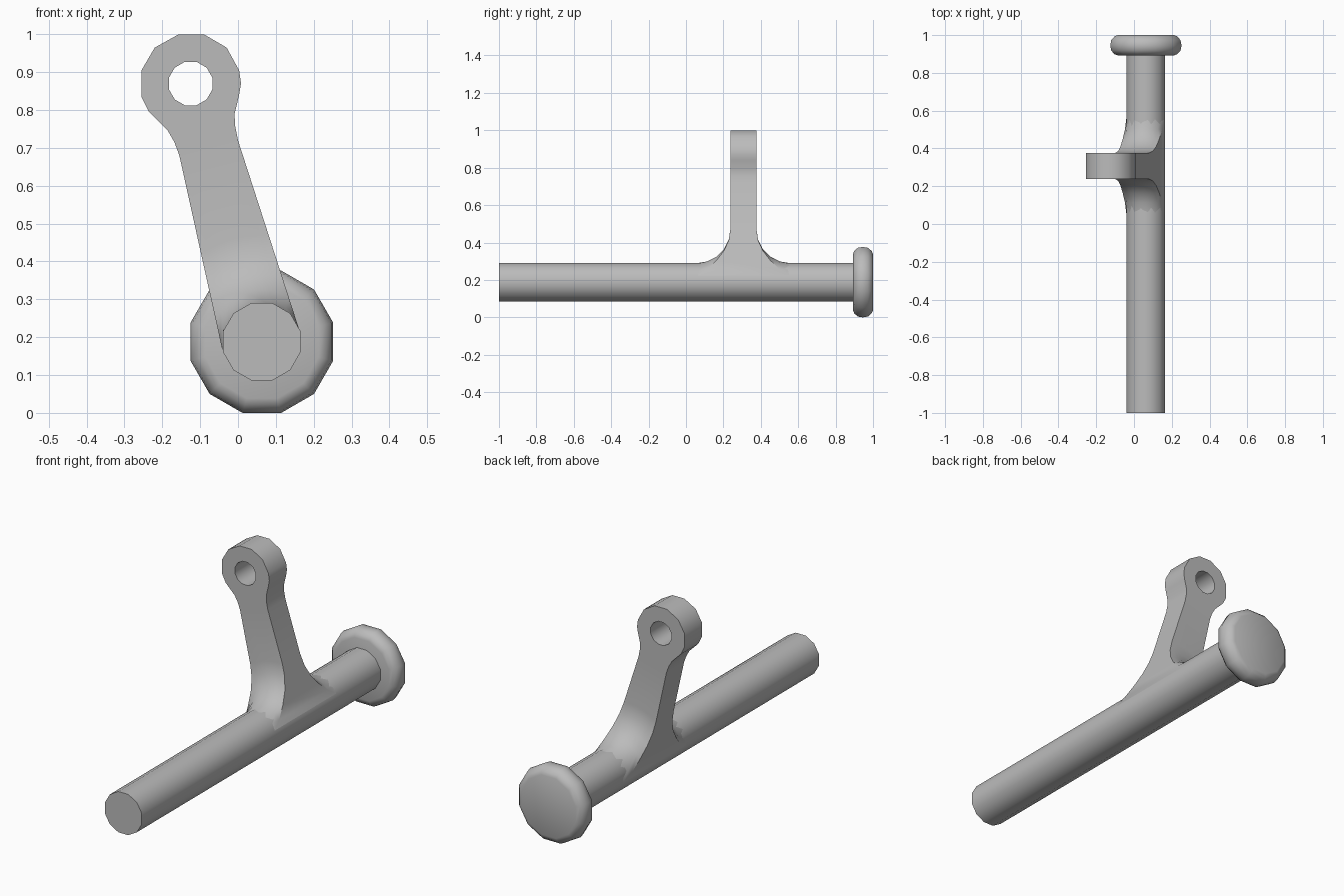
import bpy, bmesh, math
from mathutils import Vector

cube = bpy.data.objects.get("Cube")
if cube:
    bpy.data.objects.remove(cube)

AXIS = Vector((0.063, 0.188))   # rod axis in x, z
ROD_R = 0.106
ARM_Y, ARM_HALF = 0.307, 0.07
FILLET = 0.18

metal = bpy.data.materials.new("plain grey")
metal.use_nodes = True
grey = (0.5, 0.5, 0.5, 1)
metal.diffuse_color = grey
metal.node_tree.nodes["Principled BSDF"].inputs["Base Color"].default_value = grey


def finish(bm, name, angle=35):
    bmesh.ops.recalc_face_normals(bm, faces=bm.faces)
    mesh = bpy.data.meshes.new(name)
    bm.to_mesh(mesh)
    bm.free()
    mesh.materials.append(metal)
    obj = bpy.data.objects.new(name, mesh)
    bpy.context.collection.objects.link(obj)
    bpy.ops.object.select_all(action="DESELECT")
    obj.select_set(True)
    bpy.context.view_layer.objects.active = obj
    bpy.ops.object.shade_smooth_by_angle(angle=math.radians(angle))


def circle(center, radius, sides=12):
    """Points of a polygon with a flat top."""
    return [center + radius * Vector((math.cos(a), math.sin(a)))
            for a in (2 * math.pi * (i + 0.5) / sides for i in range(sides))]


def lathe(name, profile):
    """Solid of revolution around the rod axis from (y, radius) pairs."""
    bm = bmesh.new()
    rings = [[bm.verts.new((p.x, y, p.y)) for p in circle(AXIS, r)] for y, r in profile]
    for a, b in zip(rings, rings[1:]):
        for i in range(len(a)):
            j = (i + 1) % len(a)
            bm.faces.new((a[i], a[j], b[j], b[i]))
    bm.faces.new(rings[0])
    bm.faces.new(rings[-1])
    finish(bm, name)


# Rod and its rounded end cap
lathe("rod", [(-1, ROD_R), (0.92, ROD_R)])
lathe("end_cap", [(0.893, 0.155), (0.899, 0.172), (0.918, 0.19), (0.945, 0.195),
                  (0.973, 0.19), (0.993, 0.172), (1.0, 0.155)])

# Arm outline above the fillet, from the left edge round the eye to the right edge
EYE = Vector((-0.125, 0.87))
outline = [Vector(p) for p in (
    (-0.155, 0.68), (-0.168, 0.715), (-0.185, 0.745), (-0.235, 0.795), (-0.255, 0.835),
    (-0.255, 0.905), (-0.22, 0.965), (-0.157, 1.0), (-0.09, 1.0), (-0.03, 0.965),
    (0.003, 0.905), (0.008, 0.87), (0.003, 0.84), (-0.009, 0.79), (-0.008, 0.76), (0, 0.72))]
left_foot, right_foot = Vector((-0.04, 0.16)), Vector((0.165, 0.21))


def edge_at(top, foot, rho):
    """Point on an arm edge at distance rho from the rod axis."""
    d = (top - foot).normalized()
    near = foot + d * (AXIS - foot).dot(d)
    return near + d * math.sqrt(max(0, rho ** 2 - (near - AXIS).length_squared))


def arc_row(rho, steps=8):
    """Arc around the rod between both arm edges, right to left."""
    a = edge_at(outline[-1], right_foot, rho) - AXIS
    b = edge_at(outline[0], left_foot, rho) - AXIS
    a0, b0 = math.atan2(a.y, a.x), math.atan2(b.y, b.x) % (2 * math.pi)
    row = []
    for i in range(steps + 1):
        t = i / steps
        ang, r = a0 + (b0 - a0) * t, a.length + (b.length - a.length) * t
        if 0 < i < steps:
            r = rho
        row.append(AXIS + r * Vector((math.cos(ang), math.sin(ang))))
    return row


bm = bmesh.new()
sides = []
for sign in (-1, 1):
    def ring(points, half):
        return [bm.verts.new((p.x, ARM_Y + sign * half, p.y)) for p in points]

    # Flared rows that run from the straight arm down to the rod
    rows = []
    for k in range(6):
        a = math.pi / 2 * k / 5
        rho = ROD_R - 0.004 + FILLET * (1 - math.sin(a))
        rows.append(ring(arc_row(rho), ARM_HALF + FILLET * (1 - math.cos(a))))
    for r, s in zip(rows, rows[1:]):
        for i in range(len(r) - 1):
            bm.faces.new((r[i], r[i + 1], s[i + 1], s[i]))

    # Flat plate with the eye hole
    top = ring(outline, ARM_HALF)
    hole = ring(circle(EYE, 0.0595), ARM_HALF)
    edges = []
    for loop in (top + rows[0], hole):
        for i, v in enumerate(loop):
            w = loop[(i + 1) % len(loop)]
            edges.append(bm.edges.get((v, w)) or bm.edges.new((v, w)))
    bmesh.ops.triangle_fill(bm, edges=edges, use_beauty=True)
    border = [r[-1] for r in reversed(rows)] + top + [r[0] for r in rows]
    sides.append((border, hole + hole[:1]))

# Rim of the arm and wall of the hole
for front, back in zip(*sides):
    for i in range(len(front) - 1):
        bm.faces.new((front[i], front[i + 1], back[i + 1], back[i]))
finish(bm, "arm")
